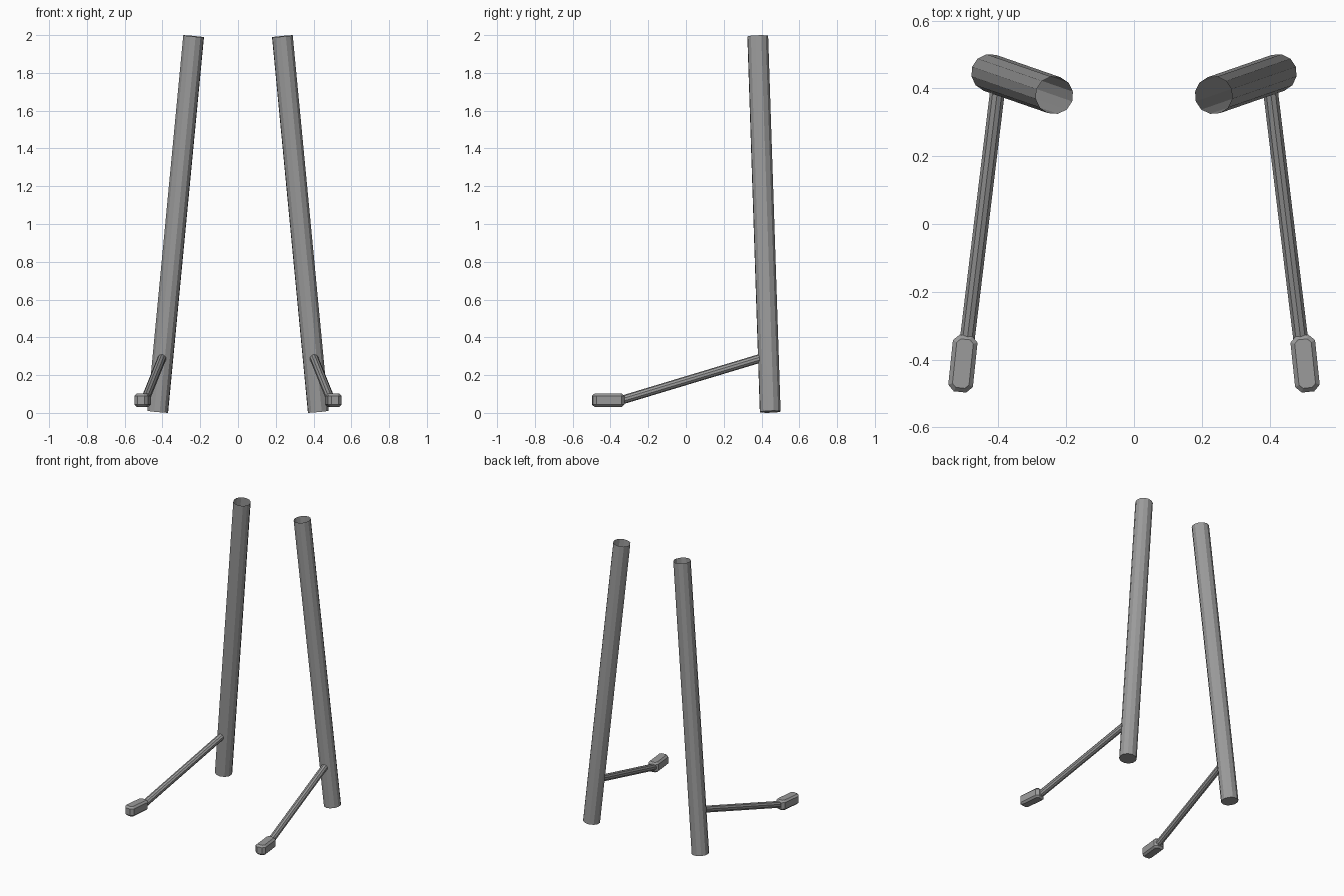
import bpy, bmesh
from mathutils import Vector, Matrix

cube = bpy.data.objects.get("Cube")
if cube:
    bpy.data.objects.remove(cube, do_unlink=True)

grey = bpy.data.materials.new("plain grey")
grey.use_nodes = True
grey.diffuse_color = (0.33, 0.33, 0.33, 1)
grey.node_tree.nodes["Principled BSDF"].inputs["Base Color"].default_value = (0.33, 0.33, 0.33, 1)


def finish(name, bm):
    mesh = bpy.data.meshes.new(name)
    bm.to_mesh(mesh)
    bm.free()
    mesh.materials.append(grey)
    obj = bpy.data.objects.new(name, mesh)
    bpy.context.collection.objects.link(obj)
    return obj


def rod(name, start, end, radius, sides, open_top=False):
    """Straight rod between two points, optionally open at its end."""
    start, end = Vector(start), Vector(end)
    axis = end - start
    bm = bmesh.new()
    bmesh.ops.create_cone(bm, cap_ends=True, segments=sides, radius1=radius,
                          radius2=radius, depth=axis.length)
    if open_top:
        bm.normal_update()
        top = [f for f in bm.faces if f.normal.z > 0.9]
        bmesh.ops.delete(bm, geom=top, context='FACES_ONLY')
    turn = axis.to_track_quat('Z', 'Y').to_matrix().to_4x4()
    bm.transform(Matrix.Translation((start + end) / 2) @ turn)
    return finish(name, bm)


def foot(name, side):
    """Chamfered block: cut the upright corners, then the top and bottom rims."""
    bm = bmesh.new()
    bmesh.ops.create_cube(bm, size=1)
    bm.transform(Matrix.Diagonal((0.073, 0.168, 0.07, 1)))
    uprights = [e for e in bm.edges
                if abs(e.verts[0].co.z - e.verts[1].co.z) > 0.01]
    bmesh.ops.bevel(bm, geom=uprights, offset=0.018, segments=1, affect='EDGES')
    rims = [e for e in bm.edges
            if abs(e.verts[0].co.z - e.verts[1].co.z) < 0.01]
    bmesh.ops.bevel(bm, geom=rims, offset=0.012, segments=1, affect='EDGES')
    bm.transform(Matrix.Translation((side * 0.505, -0.412, 0.067))
                 @ Matrix.Rotation(side * 0.105, 4, 'Z'))
    return finish(name, bm)


for label, s in (("left", 1), ("right", -1)):
    # Tall leaning tube, open at the top
    rod(label + "_pole", (s * 0.425, 0.446, 0.006), (s * 0.235, 0.38, 1.994),
        0.056, 12, open_top=True)
    # Thin strut running forward and down to the foot
    rod(label + "_strut", (s * 0.402, 0.40, 0.291), (s * 0.492, -0.34, 0.068), 0.023, 10)
    foot(label + "_foot", s)
